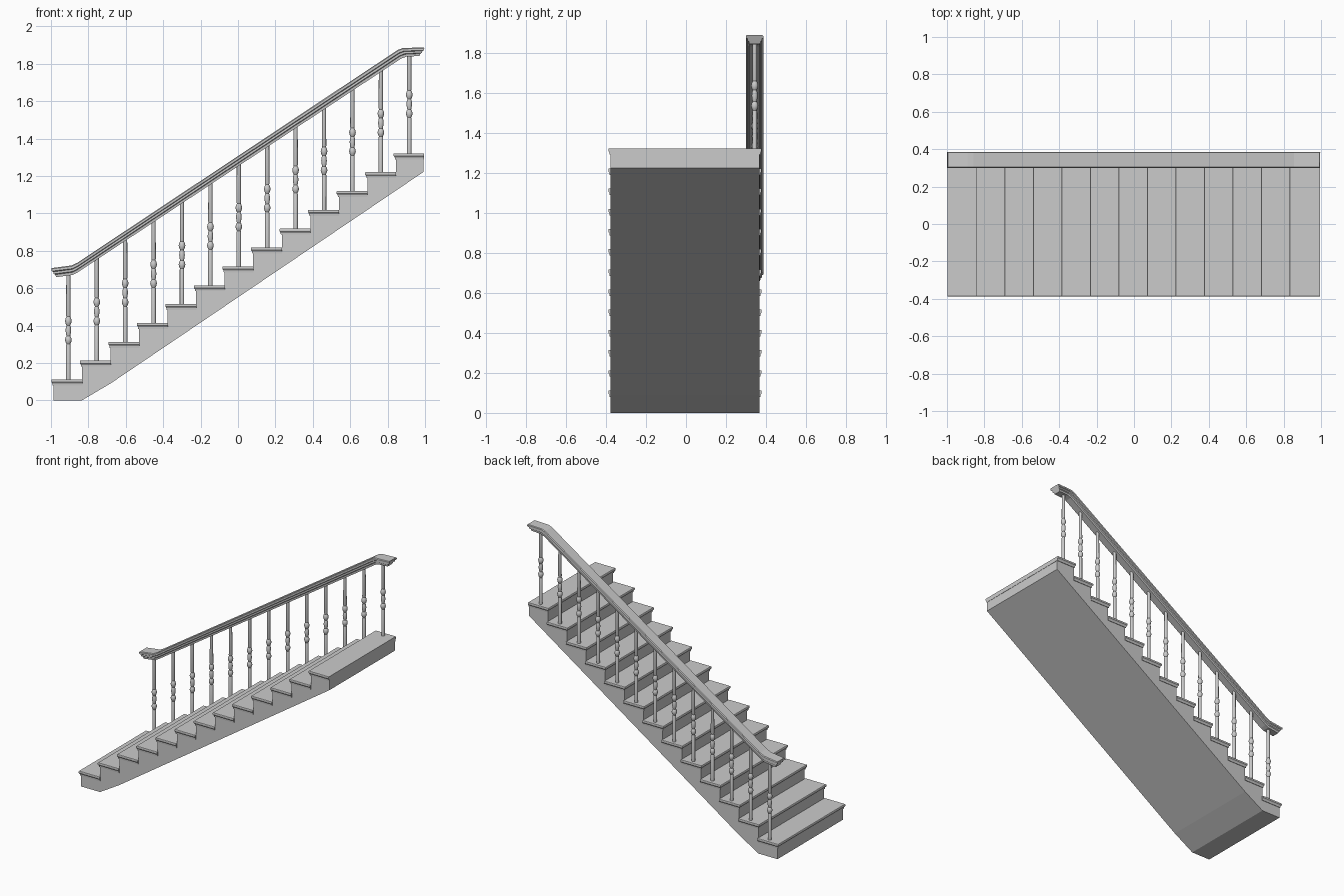
import bpy, bmesh, math

if "Cube" in bpy.data.objects:
    bpy.data.objects.remove(bpy.data.objects["Cube"])

N, RUN, RISE = 13, 0.1525, 0.1008
X0, Z0 = -0.998, 0.112          # first nosing and first tread top
Y_MIN, Y_MAX = -0.377, 0.367    # stair body sides
RAIL_Y = 0.343


def make_object(name, bm, smooth=False):
    bmesh.ops.recalc_face_normals(bm, faces=bm.faces)
    me = bpy.data.meshes.new(name)
    bm.to_mesh(me)
    bm.free()
    ob = bpy.data.objects.new(name, me)
    bpy.context.collection.objects.link(ob)
    if smooth:
        bpy.ops.object.select_all(action='DESELECT')
        ob.select_set(True)
        bpy.context.view_layer.objects.active = ob
        bpy.ops.object.shade_smooth_by_angle(angle=math.radians(40))
    return ob


def loft(bm, rings, closed=True):
    """Skin a list of point rings and cap both ends."""
    vs = [[bm.verts.new(p) for p in r] for r in rings]
    n = len(vs[0])
    for a, b in zip(vs, vs[1:]):
        for i in range(n):
            j = (i + 1) % n
            bm.faces.new((a[i], a[j], b[j], b[i]))
    bm.faces.new(vs[0])
    bm.faces.new(vs[-1])


# Stair body: stepped side profile with a sloping underside
outline = [(0.992, 1.222), (-0.68, 0.092), (-0.835, 0.0), (X0 + 0.012, 0.0)]
for i in range(N):
    x, z = X0 + i * RUN + 0.012, Z0 + i * RISE - 0.006
    outline.append((x, z))
    outline.append((x + RUN if i < N - 1 else 0.992, z))
bm = bmesh.new()
loft(bm, [[(x, y, z) for x, z in outline] for y in (Y_MIN, Y_MAX)])
make_object("stair_body", bm)

# Treads: nosing on front and both sides, with a moulding stepped in below
TREAD = [(0.004, -0.032), (0.005, -0.022), (0.008, -0.018), (0.011, -0.014),
         (0.011, -0.003), (0.009, 0.0)]     # (overhang, height)
for i in range(N):
    xr = X0 + i * RUN + 0.011
    xb = xr + RUN + 0.002 if i < N - 1 else 0.994
    zt = Z0 + i * RISE
    bm = bmesh.new()
    loft(bm, [[(xr - o, Y_MIN - o, zt + h), (xb, Y_MIN - o, zt + h),
               (xb, Y_MAX + o, zt + h), (xr - o, Y_MAX + o, zt + h)]
              for o, h in TREAD])
    make_object(f"tread_{i + 1}", bm)

# Handrail: moulded section swept along stations, ends returned by section width
TOP = [(-1.0, 0.708), (-0.890, 0.722), (-0.858, 0.737),
       (0.855, 1.875), (0.880, 1.884), (0.997, 1.888)]
BOT = [(-0.988, 0.659), (-0.885, 0.671), (-0.862, 0.682),
       (0.872, 1.828), (0.900, 1.838), (0.987, 1.842)]
HALF = [(0.038, 1.0), (0.043, 0.9), (0.043, 0.66), (0.036, 0.58),
        (0.036, 0.36), (0.029, 0.28), (0.027, 0.0)]  # (half width, height)
section = HALF + [(-w, t) for w, t in reversed(HALF)]
rings = []
for k, ((tx, tz), (bx, bz)) in enumerate(zip(TOP, BOT)):
    end = 1 if k == 0 else -1 if k == len(TOP) - 1 else 0
    rings.append([(bx + (tx - bx) * t + end * (0.043 - abs(w)),
                   RAIL_Y + w, bz + (tz - bz) * t) for w, t in section])
bm = bmesh.new()
loft(bm, rings)
make_object("handrail", bm)


def rail_bottom(x):
    for (xa, za), (xb, zb) in zip(BOT, BOT[1:]):
        if x <= xb:
            return za + (zb - za) * (x - xa) / (xb - xa)
    return BOT[-1][1]


# Turned balusters: plain shaft with a beaded vase at mid height
TURNING = [(0.012, 0.0), (0.012, 0.185), (0.010, 0.190), (0.015, 0.200),
           (0.018, 0.212), (0.015, 0.225), (0.010, 0.233), (0.012, 0.240),
           (0.015, 0.262), (0.013, 0.280), (0.010, 0.290), (0.015, 0.300),
           (0.018, 0.313), (0.015, 0.326), (0.010, 0.336), (0.012, 0.342)]
SIDES = 16
for i in range(N):
    x, z = X0 + 0.091 + i * RUN * 0.996, Z0 + i * RISE
    prof = [(r, z + h - (0.003 if h == 0 else 0)) for r, h in TURNING]
    prof.append((0.011, rail_bottom(x) + 0.010))
    bm = bmesh.new()
    loft(bm, [[(x + r * math.cos(2 * math.pi * s / SIDES),
                RAIL_Y + r * math.sin(2 * math.pi * s / SIDES), h)
               for s in range(SIDES)] for r, h in prof])
    make_object(f"baluster_{i + 1}", bm, smooth=True)
